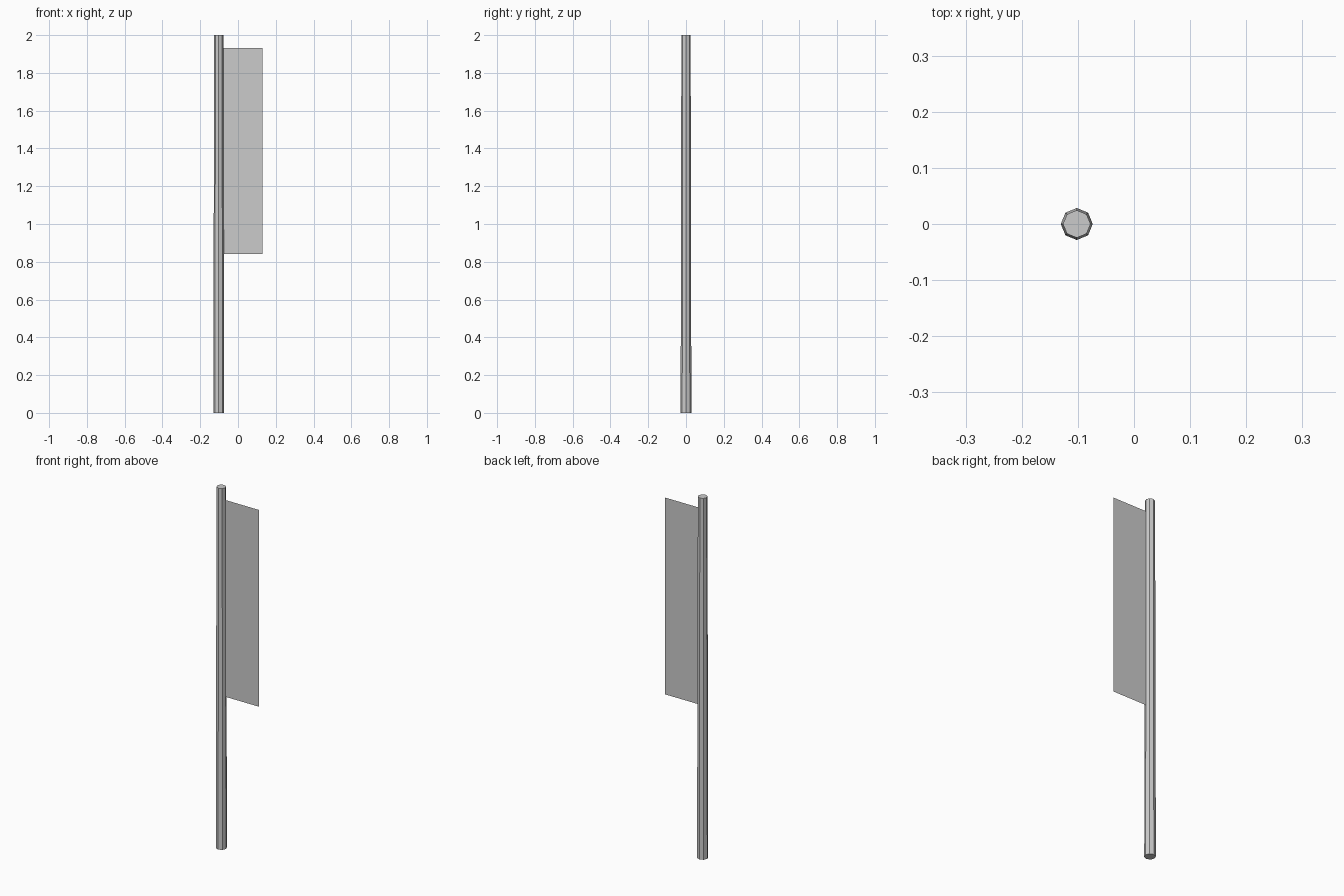
import bpy

if "Cube" in bpy.data.objects:
    bpy.data.objects.remove(bpy.data.objects["Cube"])

POLE_X = -0.102

# Tapered eight-sided pole
bpy.ops.mesh.primitive_cone_add(vertices=8, radius1=0.0285, radius2=0.0245, depth=2,
                                location=(POLE_X, 0, 1))
bpy.context.object.name = "pole"

# Thin single-sheet banner hanging beside the pole
left, right, bottom, top = -0.085, 0.13, 0.842, 1.932
mesh = bpy.data.meshes.new("banner")
mesh.from_pydata([(left, 0, bottom), (right, 0, bottom), (right, 0, top), (left, 0, top)],
                 [], [(0, 1, 2, 3)])
banner = bpy.data.objects.new("banner", mesh)
bpy.context.collection.objects.link(banner)
